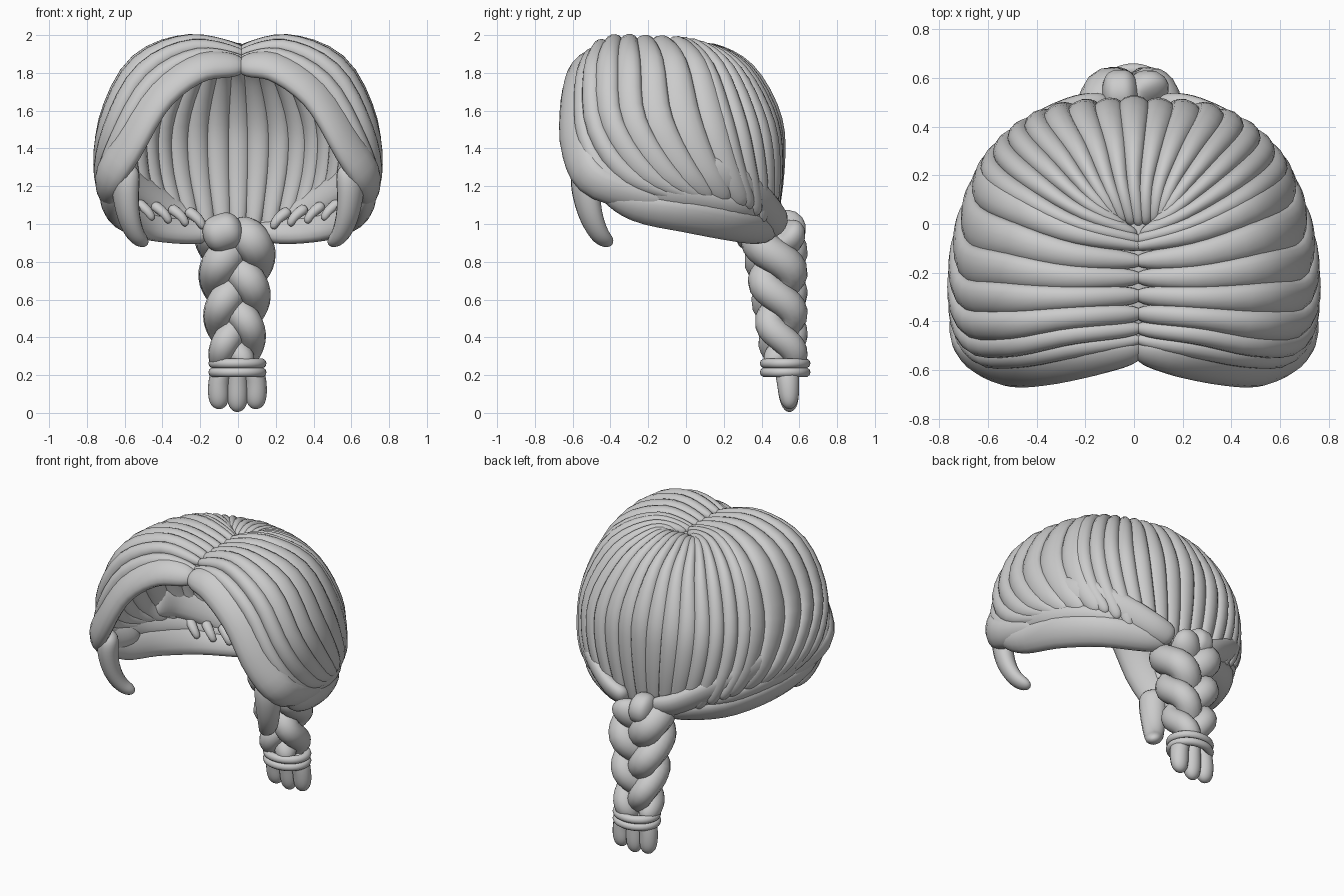
import bpy, bmesh, math
from mathutils import Vector

if "Cube" in bpy.data.objects:
    bpy.data.objects.remove(bpy.data.objects["Cube"], do_unlink=True)

hair = bpy.data.materials.new("light_grey")
hair.use_nodes = True
GREY = (0.6, 0.6, 0.6, 1)
hair.diffuse_color = GREY
hair.node_tree.nodes["Principled BSDF"].inputs["Base Color"].default_value = GREY

HEAD = Vector((0, -0.05, 1.4))


def spline(pts, t):
    """Catmull-Rom through vectors, t from 0 to len - 1."""
    last = len(pts) - 1
    i = min(int(t), last - 1)
    f = t - i
    b, c = pts[i], pts[i + 1]
    a = pts[i - 1] if i > 0 else b * 2 - c
    d = pts[i + 2] if i + 2 <= last else c * 2 - b
    return b + (c - a) * (f / 2) + (a * 2 - b * 5 + c * 4 - d) * (f * f / 2) \
        + (b * 3 - a - c * 3 + d) * (f ** 3 / 2)


def finish(name, bm):
    bmesh.ops.recalc_face_normals(bm, faces=bm.faces)
    for f in bm.faces:
        f.smooth = True
    mesh = bpy.data.meshes.new(name)
    bm.to_mesh(mesh)
    bm.free()
    mesh.materials.append(hair)
    ob = bpy.data.objects.new(name, mesh)
    bpy.context.collection.objects.link(ob)
    return ob


def lock(name, path, width, thick, steps=28, sides=14, up=None, blunt=8):
    """Sweep a round-ended oval along path(t); width and thick are functions of t in 0..1."""
    bm = bmesh.new()
    rings = []
    for i in range(steps + 1):
        t = (1 - math.cos(math.pi * i / steps)) / 2
        p = path(t)
        tan = (path(min(1, t + 0.01)) - path(max(0, t - 0.01))).normalized()
        out = up or (p - HEAD)
        out = (out - tan * out.dot(tan)).normalized()
        across = tan.cross(out)
        end = max(0.04, math.sqrt(max(0, 1 - abs(2 * t - 1) ** blunt)))
        w, h = width(t) * end, thick(t) * end
        ring = []
        for k in range(sides):
            a = math.tau * k / sides
            ring.append(bm.verts.new(p + across * w * math.cos(a) + out * h * math.sin(a)))
        rings.append(ring)
    for r, q in zip(rings, rings[1:]):
        for k in range(sides):
            n = (k + 1) % sides
            bm.faces.new((r[k], r[n], q[n], q[k]))
    bm.faces.new(rings[0])
    bm.faces.new(rings[-1])
    return finish(name, bm)


def points(flat, s=1):
    return [Vector((s * x, y, z)) for x, y, z in flat]


def through(pts):
    return lambda t: spline(pts, t * (len(pts) - 1))


def ramp(a, b):
    return lambda t: a + (b - a) * t


# Guide strands from the front hairline round to the centre back
GUIDES = [
    [(-.02, -.51, 1.84), (.2, -.55, 1.83), (.42, -.58, 1.68), (.585, -.575, 1.41), (.69, -.47, 1.22), (.67, -.1, 1.11)],
    [(-.02, -.4, 1.91), (.26, -.42, 1.95), (.52, -.46, 1.82), (.675, -.44, 1.53), (.72, -.27, 1.27), (.67, .03, 1.13)],
    [(-.02, -.22, 1.92), (.27, -.22, 1.955), (.53, -.19, 1.84), (.675, -.16, 1.55), (.69, -.01, 1.28), (.62, .14, 1.13)],
    [(-.02, -.07, 1.92), (.23, .0, 1.945), (.45, .11, 1.82), (.57, .2, 1.54), (.57, .27, 1.28), (.5, .34, 1.08)],
    [(.08, .0, 1.91), (.16, .13, 1.91), (.26, .28, 1.79), (.35, .4, 1.54), (.345, .44, 1.28), (.26, .43, .95)],
    [(0, -.01, 1.91), (0, .15, 1.91), (0, .33, 1.8), (0, .46, 1.56), (0, .48, 1.3), (0, .44, .92)],
]
PARTING = Vector((0.02, 0, 0))


def guide(u, s):
    """Path of the strand at position u between the guides."""
    columns = [points(c, s) for c in zip(*GUIDES)]
    path = [spline(col, u) for col in columns]
    path[0] += PARTING
    return path


def cap_strand(name, u, du, s):
    here, near = through(guide(u, s)), through(guide(u + (du if u < 4.9 else -du), s))
    lock(name, here, lambda t: max(0.032, 0.61 * (here(t) - near(t)).length),
         lambda t: 0.036 + 0.014 * math.sin(math.pi * t), blunt=14)


for s, side in ((1, "left"), (-1, "right")):
    for i in range(1, 8):
        cap_strand(f"{side}_side_strand_{i}", i * 0.4, 0.4, s)
    for i in range(1, 8):
        cap_strand(f"{side}_back_strand_{i}", 5 - i * 2 / 7, 2 / 7, s)

    # Heavy fringe lock that frames the opening
    lock(f"{side}_fringe", through(guide(0, s)),
         lambda t: 0.075 + 0.035 * math.sin(math.pi * t), ramp(0.055, 0.055), blunt=14)

    # Gathered locks swept back to the braid
    lock(f"{side}_lower_lock", through(points(
        [(.68, -.45, 1.17), (.67, -.25, 1.085), (.62, .02, 1.04), (.48, .26, .995), (.26, .4, .965), (.08, .45, .965)], s)),
        lambda t: 0.06 + 0.04 * math.sin(math.pi * t), ramp(0.045, 0.055))
    lock(f"{side}_upper_lock", through(points(
        [(.66, .05, 1.28), (.59, .22, 1.23), (.43, .37, 1.13), (.25, .46, 1.03), (.1, .48, .98)], s)),
        ramp(0.11, 0.075), ramp(0.045, 0.055), blunt=14)
    lock(f"{side}_middle_lock", through(points(
        [(.7, -.3, 1.2), (.67, -.02, 1.14), (.53, .26, 1.08), (.3, .41, 1.02)], s)),
        ramp(0.075, 0.06), ramp(0.035, 0.04))

    # Loose curl in front of the ear
    lock(f"{side}_tendril", through(points(
        [(.59, -.53, 1.32), (.595, -.53, 1.18), (.58, -.505, 1.05), (.545, -.46, .95), (.49, -.4, .89)], s)),
        ramp(0.095, 0.045), ramp(0.075, 0.035))

    # Small tips showing inside
    for i in range(4):
        x, y = 0.48 - 0.09 * i, 0.22 + 0.045 * i
        z = 1.07 - 0.015 * i
        lock(f"{side}_inner_tip_{i + 1}", through(points(
            [(x + .06, y + .03, z + .05), (x, y, z), (x - .03, y, z - .05)], s)),
            ramp(0.035, 0.02), ramp(0.03, 0.02), steps=10, sides=10)

cap_strand("centre_back_strand", 5, 2 / 7, 1)

# Filler under the parting
lock("parting", through(points([(.01, -.5, 1.86), (.015, -.25, 1.895), (.015, .06, 1.9)])),
     ramp(0.05, 0.06), ramp(0.025, 0.025))

# Three-strand braid hanging from the nape
BACK = Vector((0, 1, 0))


def braid_path(k):
    def path(t):
        a = math.tau * (t * 1.15 + k / 3)
        size = 1 - 0.4 * t
        return Vector((-0.012 + 0.125 * size * math.sin(a),
                       0.46 + 0.065 * t - 0.085 * size * math.sin(2 * a),
                       0.99 - 0.75 * t))
    return path


for k in range(3):
    lock(f"braid_strand_{k + 1}", braid_path(k), ramp(0.105, 0.066), ramp(0.1, 0.07),
         steps=56, up=BACK, blunt=16)

# Knot at the top of the braid
for name, a, b, r in (
        ("inner_knot", (-.18, .36, .92), (.02, .35, .99), .1),
        ("outer_knot", (-.13, .53, .97), (.02, .54, .98), .1)):
    lock(name, through(points((a, b))), ramp(r, r), ramp(r, r), up=BACK, blunt=3)

# Two bands tying the braid
for i, z in enumerate((0.215, 0.262)):
    bm = bmesh.new()
    rings = []
    for j in range(40):
        a = math.tau * j / 40
        ring = []
        for k in range(10):
            b = math.tau * k / 10
            r = 0.026 * math.cos(b)
            ring.append(bm.verts.new((-.003 + (0.128 + r) * math.cos(a),
                                      0.525 + (0.108 + r) * math.sin(a), z + 0.026 * math.sin(b))))
        rings.append(ring)
    for j in range(40):
        r, q = rings[j], rings[(j + 1) % 40]
        for k in range(10):
            n = (k + 1) % 10
            bm.faces.new((r[k], r[n], q[n], q[k]))
    finish(f"band_{i + 1}", bm)

# Loose tails below the bands
for i, x in enumerate((-.1, -.003, .094)):
    lock(f"braid_tail_{i + 1}", through(points(
        [(x * .7, .53, .27), (x, .54, .16), (x, .55, .005 if i == 1 else .02)])),
        ramp(0.055, 0.058), ramp(0.07, 0.05), up=BACK, blunt=4)
